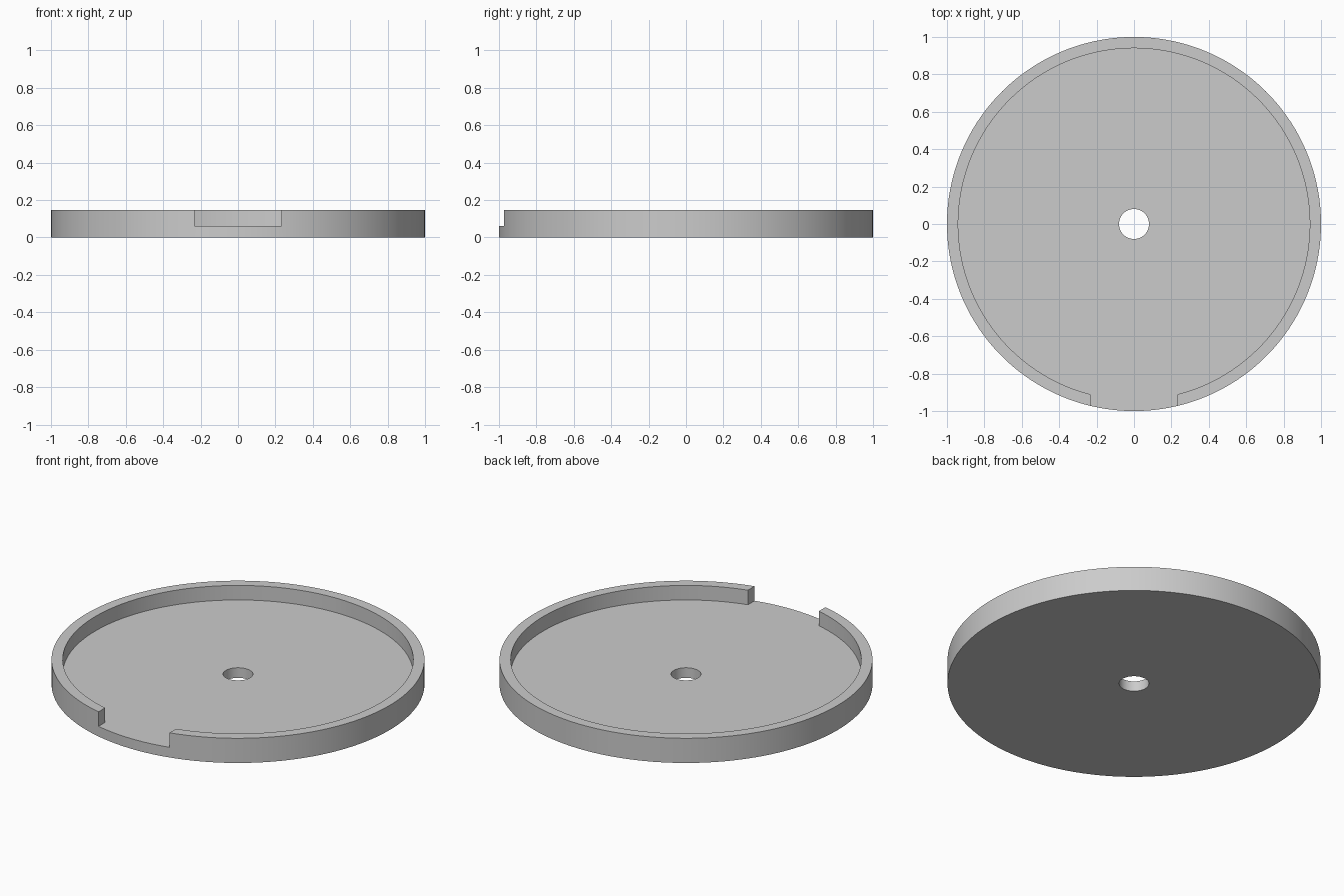
import bpy, bmesh, math

cube = bpy.data.objects.get("Cube")
if cube:
    bpy.data.objects.remove(cube)

HOLE, INNER, OUTER = 0.08, 0.94, 1.0      # radii
FLOOR, TOP = 0.06, 0.146                  # heights
NOTCH = 0.232                             # half width of the front opening
GAP_STEPS, RIM_STEPS = 10, 134
STEPS = GAP_STEPS + RIM_STEPS

grey = bpy.data.materials.new("plain grey")
grey.use_nodes = True
colour = (0.6, 0.6, 0.6, 1)
grey.diffuse_color = colour
grey.node_tree.nodes["Principled BSDF"].inputs["Base Color"].default_value = colour


def angle(i, r):
    """Column angle, shifted per radius so the notch ends are parallel."""
    half = math.asin(NOTCH / max(r, INNER))
    if i <= GAP_STEPS:
        a = -half + 2 * half * i / GAP_STEPS
    else:
        a = half + (2 * math.pi - 2 * half) * (i - GAP_STEPS) / RIM_STEPS
    return a - math.pi / 2


bm = bmesh.new()


def ring(r, z, first=0):
    return {i % STEPS: bm.verts.new((r * math.cos(angle(i, r)), r * math.sin(angle(i, r)), z))
            for i in range(first, STEPS + (first > 0))}


def band(a, b, columns):
    for i in columns:
        j = (i + 1) % STEPS
        bm.faces.new((a[i], a[j], b[j], b[i]))


# Round plate with centre hole
hole_low, hole_high = ring(HOLE, 0), ring(HOLE, FLOOR)
floor_in, floor_out = ring(INNER, FLOOR), ring(OUTER, FLOOR)
base = ring(OUTER, 0)
every, gap, wall = range(STEPS), range(GAP_STEPS), range(GAP_STEPS, STEPS)
band(hole_low, hole_high, every)
band(hole_high, floor_in, every)
band(floor_out, base, every)
band(base, hole_low, every)
band(floor_in, floor_out, gap)

# Raised rim, open at the front notch
top_in, top_out = ring(INNER, TOP, GAP_STEPS), ring(OUTER, TOP, GAP_STEPS)
band(floor_in, top_in, wall)
band(top_in, top_out, wall)
band(top_out, floor_out, wall)
for i in (0, GAP_STEPS):
    bm.faces.new((floor_in[i], top_in[i], top_out[i], floor_out[i]))

bmesh.ops.recalc_face_normals(bm, faces=bm.faces[:])
mesh = bpy.data.meshes.new("rimmed_disc")
bm.to_mesh(mesh)
bm.free()
mesh.materials.append(grey)
disc = bpy.data.objects.new("rimmed_disc", mesh)
bpy.context.collection.objects.link(disc)

# Smooth round walls, sharp rims
bpy.context.view_layer.objects.active = disc
disc.select_set(True)
bpy.ops.object.shade_smooth_by_angle(angle=math.radians(30))
